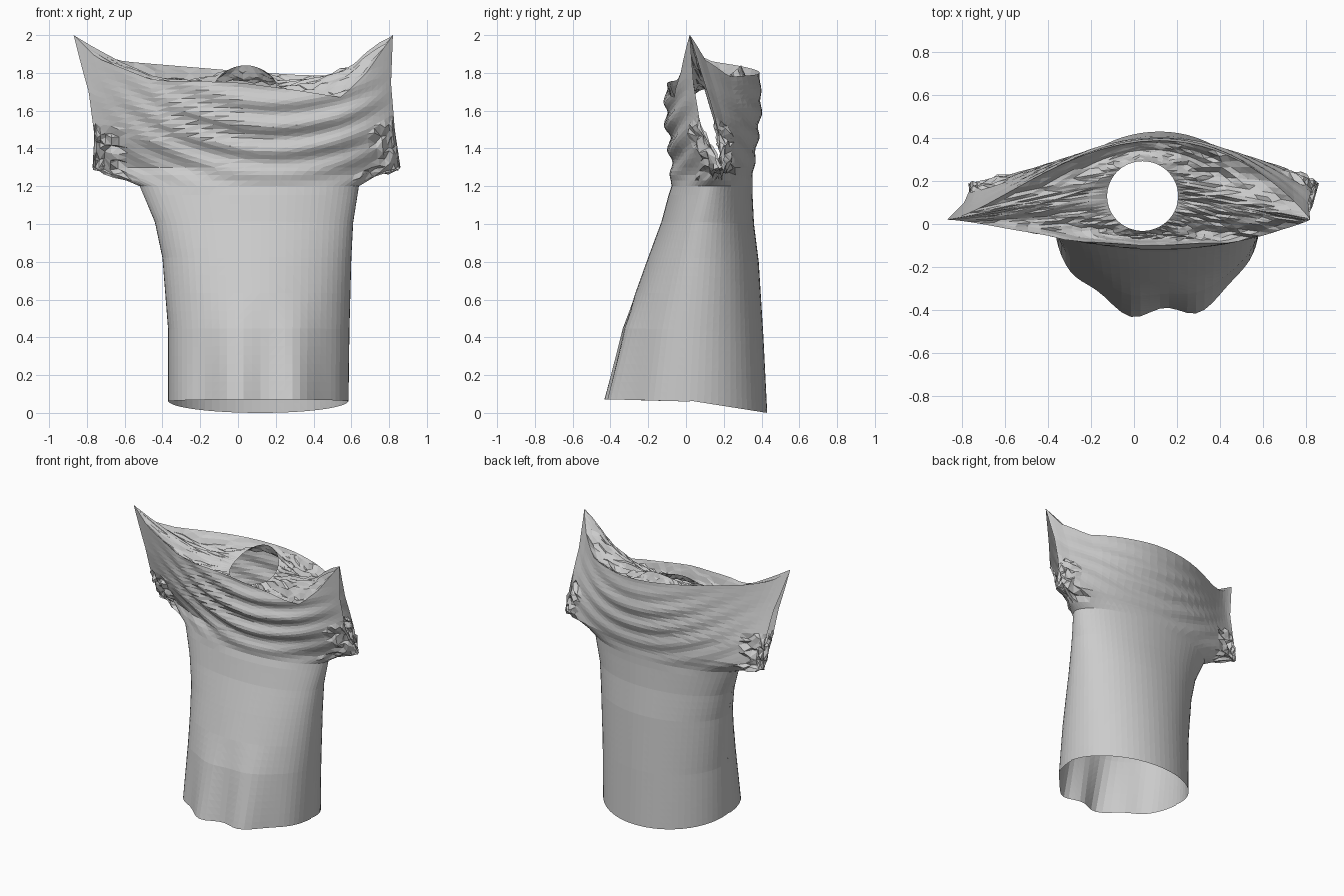
import bpy, bmesh, math, random
from math import sin, cos, pi

cube = bpy.data.objects.get("Cube")
if cube:
    bpy.data.objects.remove(cube)
random.seed(4)

COLS, BODY_ROWS, TOP_ROWS, YOKE_ROWS = 34, 24, 20, 9
MID_X, SPLIT = 0.12, 1.3        # centre line; height where the sleeve openings start

# height: left edge, right edge, front y, back y, front side y, back side y, roundness
KEYS = [
    (0.00, -.37, .585, -.42, .43, .02, .02, 1.0),
    (0.40, -.37, .59, -.335, .41, .04, .04, 1.0),
    (0.80, -.40, .60, -.20, .385, .07, .07, 1.0),
    (1.00, -.44, .61, -.13, .36, .09, .09, 1.0),
    (1.20, -.52, .64, -.08, .35, .13, .13, 1.15),
    (1.26, -.66, .74, -.08, .355, .17, .17, 1.6),
    (1.30, -.77, .86, -.08, .36, .19, .19, 2.2),
    (1.50, -.76, .83, -.09, .38, .08, .17, 2.2),
    (1.75, -.79, .81, -.11, .40, .04, .10, 2.2),
    (2.00, -.87, .82, -.105, .39, .02, .02, 2.2)]

# heights of the top edge across the shoulders
BACK_RIM = [(-.87, 2), (-.75, 1.9), (-.6, 1.86), (0, 1.81), (.3, 1.79), (.6, 1.78), (.75, 1.87), (.82, 2)]
FRONT_RIM = [(-.87, 2), (-.75, 1.88), (-.45, 1.76), (0, 1.75), (.3, 1.71), (.55, 1.67), (.68, 1.8), (.82, 2)]


def interp(table, t):
    """Linear lookup; returns every column after the first."""
    t = min(max(t, table[0][0]), table[-1][0])
    for a, b in zip(table, table[1:]):
        if t <= b[0]:
            f = (t - a[0]) / (b[0] - a[0])
            return [p + (q - p) * f for p, q in zip(a[1:], b[1:])]


def bump(t, low, high):
    return sin(pi * (t - low) / (high - low)) if low < t < high else 0.0


def cloth_point(level, col, back):
    left, right, yf, yb, side_f, side_b, power = interp(KEYS, level)
    angle = pi * col / COLS
    c, s = -cos(angle), max(sin(angle), 0.0)
    x = MID_X + c * (right - MID_X if c > 0 else MID_X - left)
    # the right-hand shoulder is drawn out longer, so it tapers more
    power += (power - 1) * (-0.3 if c > 0 else 0.7)
    s_y = s ** power if s > 1e-6 else 0.0
    edge, middle = (side_b, yb) if back else (side_f, yf)
    y = edge + (middle - edge) * s_y
    z = level
    if level > SPLIT:
        top = interp(BACK_RIM if back else FRONT_RIM, x)[0]
        z = SPLIT + (level - SPLIT) * (top - SPLIT) / (2 - SPLIT)
    # tilted hem, and ripples that fade upward
    fade = max(0, 1 - level / 1.2)
    z += fade * (0.065 - 0.065 * s if back else 0.06 + 0.012 * s)
    if not back:
        y += s * max(0, 1 - level / 0.6) * 0.03 * cos((x + 0.02) * 2 * pi / 0.33) * -1
    # hanging chest and back folds
    smile = z - 0.45 * (x - MID_X) ** 2
    amount = bump(z, 1.15, 1.85) * s_y
    y += amount * (0.008 if back else 0.016) * sin(smile * 2 * pi / 0.13 + x * 3)
    # crumpled cuffs
    if abs(c) > 0.85 and 1.25 < level < 1.55 and 0 < col < COLS:
        y += random.uniform(-.02, .02)
        z += random.uniform(-.02, .02)
    return (x, y, z)


def skin(bm, grid):
    """Join rows of vertices with faces."""
    for lower, upper in zip(grid, grid[1:]):
        for i in range(len(lower) - 1):
            bm.faces.new((lower[i], lower[i + 1], upper[i + 1], upper[i]))


bm = bmesh.new()
levels = [1.2 * i / BODY_ROWS for i in range(BODY_ROWS)]
levels += [1.2, 1.23, 1.26, 1.28]
levels += [SPLIT + (2 - SPLIT) * i / TOP_ROWS for i in range(TOP_ROWS + 1)]

for back in (False, True):
    # front or back panel
    panel = [[bm.verts.new(cloth_point(z, c, back)) for c in range(COLS + 1)] for z in levels]
    skin(bm, panel)
    # sagging yoke from the top edge in to the neck hole
    yoke = [panel[-1]]
    for r in range(1, YOKE_ROWS + 1):
        v = r / YOKE_ROWS
        row = []
        for c, rim in enumerate(panel[-1]):
            a = pi * c / COLS
            nx = 0.04 - 0.165 * cos(a)
            ny = 0.13 + 0.162 * sin(a) * (1 if back else -1)
            nz = 1.69 + 0.15 * ((ny + 0.032) / 0.324) ** 2
            x, y, z = (p + (q - p) * v for p, q in zip(rim.co, (nx, ny, nz)))
            z -= 0.07 * sin(pi * v)
            if r < YOKE_ROWS and 0 < c < COLS:
                z += random.uniform(-.012, .012) * (2 if x > 0.2 else 1)
            row.append(bm.verts.new((x, y, z)))
        yoke.append(row)
    skin(bm, yoke)

bmesh.ops.remove_doubles(bm, verts=bm.verts[:], dist=0.0005)
bmesh.ops.triangulate(bm, faces=bm.faces[:])
bmesh.ops.recalc_face_normals(bm, faces=bm.faces[:])

mesh = bpy.data.meshes.new("shirt")
bm.to_mesh(mesh)
bm.free()
shirt = bpy.data.objects.new("shirt", mesh)
bpy.context.collection.objects.link(shirt)

# plain grey fabric
fabric = bpy.data.materials.new("grey_fabric")
fabric.use_nodes = True
fabric.diffuse_color = (0.6, 0.6, 0.6, 1)
fabric.node_tree.nodes["Principled BSDF"].inputs["Base Color"].default_value = (0.6, 0.6, 0.6, 1)
mesh.materials.append(fabric)
